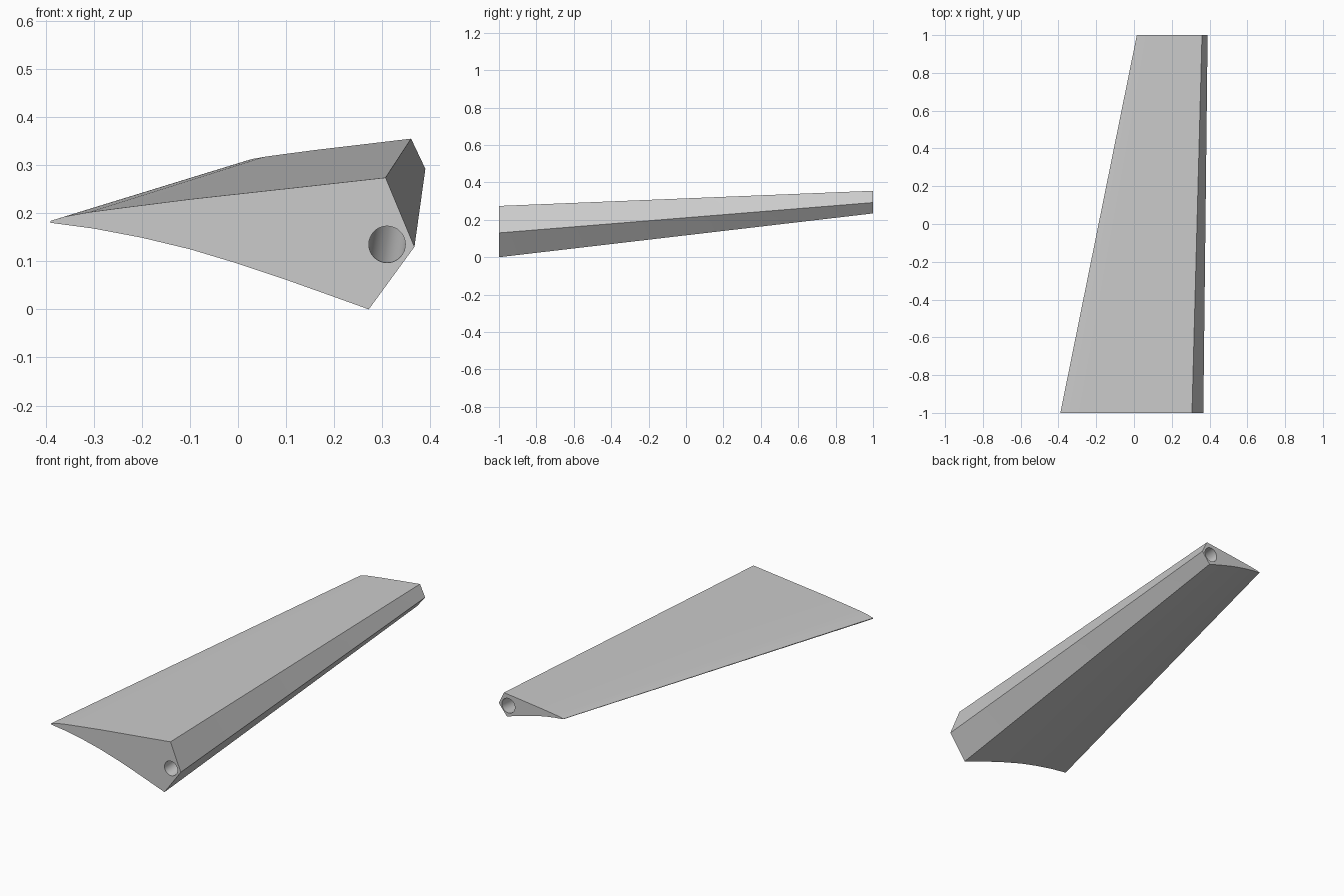
import bpy, bmesh
from mathutils import Vector

cube = bpy.data.objects.get("Cube")
if cube:
    bpy.data.objects.remove(cube, do_unlink=True)

grey = bpy.data.materials.new("light_grey")
grey.use_nodes = True
colour = (0.6, 0.6, 0.6, 1)
grey.diffuse_color = colour
grey.node_tree.nodes["Principled BSDF"].inputs["Base Color"].default_value = colour

# Root section (x, z): curved top, blunt leading wedge, hollow underside
TOP = (0.307, 0.274)
SECTION = [
    (-0.39, 0.184), (-0.36, 0.193), (-0.31, 0.202), (-0.25, 0.210),
    (-0.10, 0.229), (0.10, 0.251), TOP,
    (0.367, 0.130), (0.272, 0.0),
    (0.18, 0.033), (0.09, 0.065), (0.0, 0.095), (-0.1, 0.125),
    (-0.2, 0.149), (-0.3, 0.168), (-0.39, 0.180),
]


def tip_point(x, z):
    """Shrink a root point towards the tip section, with a slight twist."""
    dx, dz = x - TOP[0], z - TOP[1]
    return 0.36 + 0.495 * dx, 1, 0.355 + 0.44 * dz + 0.01 * dx


def make_object(name, bm):
    bmesh.ops.recalc_face_normals(bm, faces=bm.faces)
    mesh = bpy.data.meshes.new(name)
    bm.to_mesh(mesh)
    bm.free()
    mesh.materials.append(grey)
    obj = bpy.data.objects.new(name, mesh)
    bpy.context.collection.objects.link(obj)
    return obj


# Tapered blade lofted between the root and tip sections
bm = bmesh.new()
root = [bm.verts.new((x, -1, z)) for x, z in SECTION]
tip = [bm.verts.new(tip_point(x, z)) for x, z in SECTION]
sides = []
for i in range(len(root)):
    j = (i + 1) % len(root)
    sides.append(bm.faces.new((root[i], root[j], tip[j], tip[i])))
bm.faces.new(root)
bm.faces.new(tip)
bmesh.ops.triangulate(bm, faces=sides)
blade = make_object("blade", bm)

# Round spar hole running the length of the blade
start, end = Vector((0.31, -1, 0.135)), Vector((0.334, 1, 0.293))
axis = end - start
bm = bmesh.new()
bmesh.ops.create_cone(bm, cap_ends=True, segments=32, radius1=0.038,
                      radius2=0.038, depth=axis.length * 1.1)
bmesh.ops.transform(bm, verts=bm.verts,
                    matrix=axis.to_track_quat("Z", "Y").to_matrix().to_4x4())
bmesh.ops.translate(bm, verts=bm.verts, vec=(start + end) / 2)
cutter = make_object("spar_hole_cutter", bm)
cutter.hide_render = True

bpy.ops.object.select_all(action="DESELECT")
blade.select_set(True)
bpy.context.view_layer.objects.active = blade
hole = blade.modifiers.new("spar_hole", "BOOLEAN")
hole.operation = "DIFFERENCE"
hole.solver = "EXACT"
hole.object = cutter
bpy.ops.object.modifier_apply(modifier=hole.name)
bpy.data.objects.remove(cutter, do_unlink=True)
bpy.ops.object.shade_smooth_by_angle(angle=0.5)
